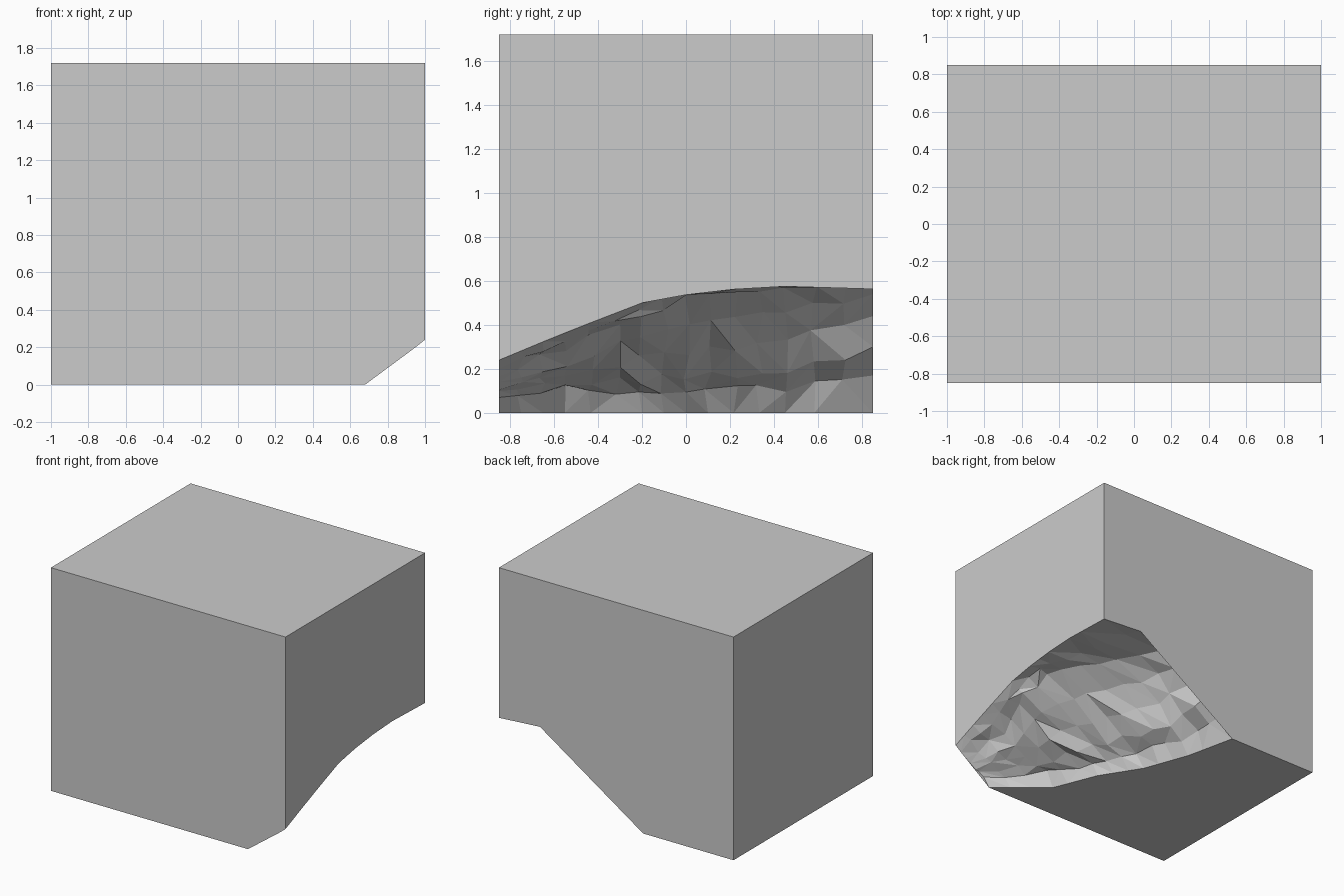
import bpy
import bmesh
import random
from mathutils import Vector

random.seed(4)

default_cube = bpy.data.objects.get("Cube")
if default_cube:
    bpy.data.objects.remove(default_cube, do_unlink=True)

HALF_X, HALF_Y, HEIGHT = 1.0, 0.85, 1.72
ROWS_PER_GAP = 3
ROUGHNESS = 0.02

# Hollow cross-sections (x, z) from the floor edge to the right side, keyed by y
SECTIONS = {
    -HALF_Y: [(.68, 0), (.73, .07), (.78, .1), (.81, .105), (.86, .14), (.9, .165), (.95, .2), (1, .24)],
    -.55: [(.32, 0), (.36, .11), (.46, .13), (.58, .18), (.7, .23), (.8, .29), (.9, .33), (1, .365)],
    -.2: [(.18, 0), (.22, .1), (.36, .15), (.54, .25), (.72, .36), (.88, .45), (.94, .48), (1, .5)],
    .1: [(-.01, 0), (.05, .12), (.2, .17), (.36, .29), (.55, .42), (.78, .55), (.89, .56), (1, .555)],
    .45: [(-.14, 0), (-.09, .11), (.04, .18), (.16, .32), (.32, .46), (.53, .58), (.77, .585), (1, .575)],
    HALF_Y: [(-.23, 0), (-.14, .17), (-.01, .3), (.05, .44), (.14, .54), (.28, .6), (.65, .587), (1, .563)],
}


def make_material(name, colour):
    material = bpy.data.materials.new(name)
    material.use_nodes = True
    material.diffuse_color = colour
    material.node_tree.nodes["Principled BSDF"].inputs["Base Color"].default_value = colour
    return material


def blended_rows():
    """Rows of points across the hollow, blended between the key sections."""
    keys = sorted(SECTIONS)
    rows = []
    for start, end in zip(keys, keys[1:]):
        for step in range(ROWS_PER_GAP):
            t = step / ROWS_PER_GAP
            rows.append([
                Vector((a[0], start, a[1])).lerp(Vector((b[0], end, b[1])), t)
                for a, b in zip(SECTIONS[start], SECTIONS[end])
            ])
    rows.append([Vector((x, keys[-1], z)) for x, z in SECTIONS[keys[-1]]])
    return rows


def roughen(rows):
    """Shift the inner points so the rock breaks into uneven facets."""
    for row in rows[1:-1]:
        for point in row[1:-1]:
            point += Vector([random.uniform(-ROUGHNESS, ROUGHNESS) for axis in range(3)])
            point.x = min(point.x, HALF_X)
            point.z = max(point.z, ROUGHNESS)


bm = bmesh.new()
points = blended_rows()
roughen(points)
grid = [[bm.verts.new(p) for p in row] for row in points]

# Faceted rock surface of the hollow
for row, following in zip(grid, grid[1:]):
    for j in range(len(row) - 1):
        a, b, c, d = row[j], row[j + 1], following[j + 1], following[j]
        if random.random() < 0.5:
            triangles = (a, b, c), (a, c, d)
        else:
            triangles = (a, b, d), (b, c, d)
        for triangle in triangles:
            bm.faces.new(triangle)

# Remaining corners of the block, front then back
corners = []
for y in (-HALF_Y, HALF_Y):
    corners.append([bm.verts.new((x, y, z)) for x, z in
                    ((HALF_X, HEIGHT), (-HALF_X, HEIGHT), (-HALF_X, 0))])
(front_right, front_left, front_base), (back_right, back_left, back_base) = corners

# Flat sides that close the block around the hollow
bm.faces.new(grid[0] + corners[0])
bm.faces.new(grid[-1] + corners[1])
bm.faces.new([row[0] for row in grid] + [back_base, front_base])
bm.faces.new([row[-1] for row in grid] + [back_right, front_right])
bm.faces.new((front_right, back_right, back_left, front_left))
bm.faces.new((front_left, back_left, back_base, front_base))

bmesh.ops.triangulate(bm, faces=[f for f in bm.faces if len(f.verts) > 4])
bmesh.ops.recalc_face_normals(bm, faces=bm.faces)

mesh = bpy.data.meshes.new("hollowed_rock_block")
bm.to_mesh(mesh)
bm.free()
mesh.materials.append(make_material("stone_grey", (0.6, 0.6, 0.6, 1)))
block = bpy.data.objects.new("hollowed_rock_block", mesh)
bpy.context.collection.objects.link(block)
